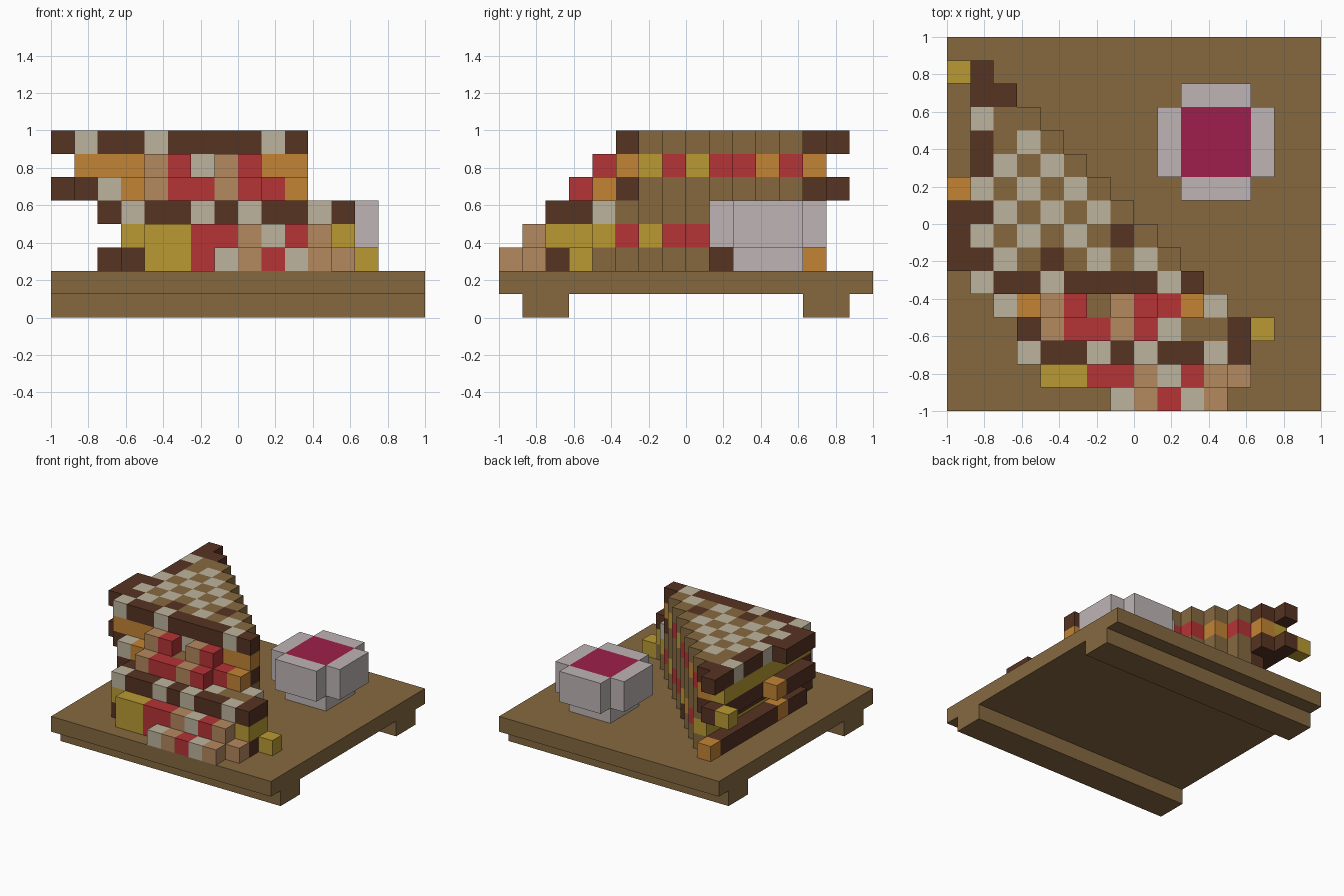
import bpy, bmesh

if "Cube" in bpy.data.objects:
    bpy.data.objects.remove(bpy.data.objects["Cube"])

U = 0.125  # block size; the grid is 16 x 16 blocks


def lin(h):
    out = []
    for k in (0, 2, 4):
        c = int(h[k:k + 2], 16) / 255
        out.append(c / 12.92 if c <= 0.04045 else ((c + 0.055) / 1.055) ** 2.4)
    return (*out, 1)


COLOURS = {
    "T": ("toast_tan", "866940"), "D": ("crust_brown", "563322"),
    "C": ("cream", "bdb49d"), "R": ("tomato_red", "b53335"),
    "O": ("cheese_orange", "c28434"), "Y": ("mustard_yellow", "ba9a33"),
    "P": ("ham_peach", "b4885f"), "G": ("cup_grey", "bfb5b5"),
    "M": ("sauce_magenta", "9e1f4b"),
}
LETTERS = list(COLOURS)
MATS = []
for name, code in COLOURS.values():
    m = bpy.data.materials.new(name)
    m.diffuse_color = lin(code)
    m.use_nodes = True
    m.node_tree.nodes["Principled BSDF"].inputs["Base Color"].default_value = m.diffuse_color
    MATS.append(m)

DIRS = {(1, 0, 0): [(1, 0, 0), (1, 1, 0), (1, 1, 1), (1, 0, 1)],
        (-1, 0, 0): [(0, 0, 0), (0, 0, 1), (0, 1, 1), (0, 1, 0)],
        (0, 1, 0): [(0, 1, 0), (0, 1, 1), (1, 1, 1), (1, 1, 0)],
        (0, -1, 0): [(0, 0, 0), (1, 0, 0), (1, 0, 1), (0, 0, 1)],
        (0, 0, 1): [(0, 0, 1), (1, 0, 1), (1, 1, 1), (0, 1, 1)],
        (0, 0, -1): [(0, 0, 0), (0, 1, 0), (1, 1, 0), (1, 0, 0)]}


def block_mesh(name, cells, solid):
    """Join blocks into one mesh, leaving out faces shared with other blocks."""
    bm = bmesh.new()
    for (i, j, k), letter in cells.items():
        for d, corners in DIRS.items():
            n = (i + d[0], j + d[1], k + d[2])
            if n in solid or n[2] == 1:
                continue
            vs = [bm.verts.new(((i + a) * U - 1, (j + b) * U - 1, (k + c) * U))
                  for a, b, c in corners]
            bm.faces.new(vs).material_index = LETTERS.index(letter)
    bmesh.ops.remove_doubles(bm, verts=bm.verts, dist=1e-5)
    finish(name, bm)


def finish(name, bm):
    me = bpy.data.meshes.new(name)
    bm.to_mesh(me)
    bm.free()
    for m in MATS:
        me.materials.append(m)
    bpy.context.collection.objects.link(bpy.data.objects.new(name, me))


def box(name, lo, hi):
    bm = bmesh.new()
    bmesh.ops.create_cube(bm, size=1)
    for v in bm.verts:
        v.co = [hi[a] if v.co[a] > 0 else lo[a] for a in range(3)]
    finish(name, bm)


def row(cells, k, j, start, text):
    """Place a row of coloured blocks along x; a dot leaves a gap."""
    for n, letter in enumerate(text):
        if letter != ".":
            cells[(start + n, j, k)] = letter


def triangle(k, j0, j1, left, colour):
    """Triangular layer bounded by the diagonal cut i + j = 15."""
    return {(i, j, k): colour(i, j) for j in range(j0, j1 + 1)
            for i in range(left(j), min(12, 15 - j) + 1)}


# Serving board with two runners
box("board", (-1, -1, U), (1, 1, 2 * U))
for name, y in (("front_runner", -0.875), ("back_runner", 0.625)):
    box(name, (-1, y, 0), (1, y + 0.25, U))

parts = {}


# Lower sandwich: bread, filling, bread
def low_left(j):
    return 3 if j < 4 else 2


def low_bread(i, j):
    return "D" if j == 2 or i == low_left(j) else "T"


bottom = triangle(2, 2, 12, low_left, low_bread)
row(bottom, 2, 0, 7, "CPRCP")
row(bottom, 2, 1, 4, "YYRRPPRPP")
bottom.update({(13, 3, 2): "Y", (6, 9, 2): "D", (2, 13, 2): "O", (2, 6, 2): "O"})
parts["lower_bottom_bread"] = bottom

low_fill = triangle(3, 2, 12, lambda j: 3, lambda i, j: "Y" if i == 3 else "YYYRYRRYORY"[j - 2])
row(low_fill, 3, 1, 4, "YYRRPCRP")
parts["lower_filling"] = low_fill

low_top = triangle(4, 2, 12, low_left, low_bread)
row(low_top, 4, 2, 3, "CDDCDCDDCD")
row(low_top, 4, 3, 9, "CTTD")
low_top[(11, 4, 4)] = "C"
parts["lower_top_bread"] = low_top

# Upper sandwich: bread, filling, bread


def up_bread(i, j):
    return "D" if j in (5, 13, 14) or i == 1 else "T"


up_bottom = triangle(5, 5, 14, lambda j: 1, up_bread)
row(up_bottom, 5, 3, 4, "PRRPR")
row(up_bottom, 5, 4, 2, "COTTTTTRO")
for j, letter in ((6, "D"), (7, "D"), (8, "D"), (9, "O"), (14, "Y")):
    up_bottom[(0, j, 5)] = letter
parts["upper_bottom_bread"] = up_bottom

up_fill = triangle(6, 5, 13, lambda j: 1,
                   lambda i, j: "Y" if i == 1 and j > 5 else "OYRYRRORO"[j - 5])
row(up_fill, 6, 4, 4, "PR.PR")
row(up_fill, 6, 5, 1, "OOOPRCPROO")
parts["upper_filling"] = up_fill


# Chequered toast on top with a crust along the front and left
def toast(i, j):
    if i == 1:
        return "CDCDCDDCDD"[j - 5]
    if j == 13 or (i, j) in ((7, 7), (4, 6)):
        return "D"
    return "C" if (i + j) % 2 == 0 and j < 12 else "T"


up_top = triangle(7, 5, 14, lambda j: 1, toast)
row(up_top, 7, 5, 1, "CDDCDDDDCD")
for j in (6, 7, 8):
    up_top[(0, j, 7)] = "D"
parts["upper_top_bread"] = up_top

# Sauce cup: narrow foot, cross-shaped bowl, sauce surface
cup = {}
for k in (2, 3, 4):
    for i in range(9, 14):
        for j in range(9, 14):
            edges = (i in (9, 13)) + (j in (9, 13))
            if edges == 0 or (edges == 1 and k > 2):
                cup[(i, j, k)] = "M" if edges == 0 and k == 4 else "G"
parts["sauce_cup"] = cup

solid = {c for cells in parts.values() for c in cells}
for name, cells in parts.items():
    block_mesh(name, cells, solid)
